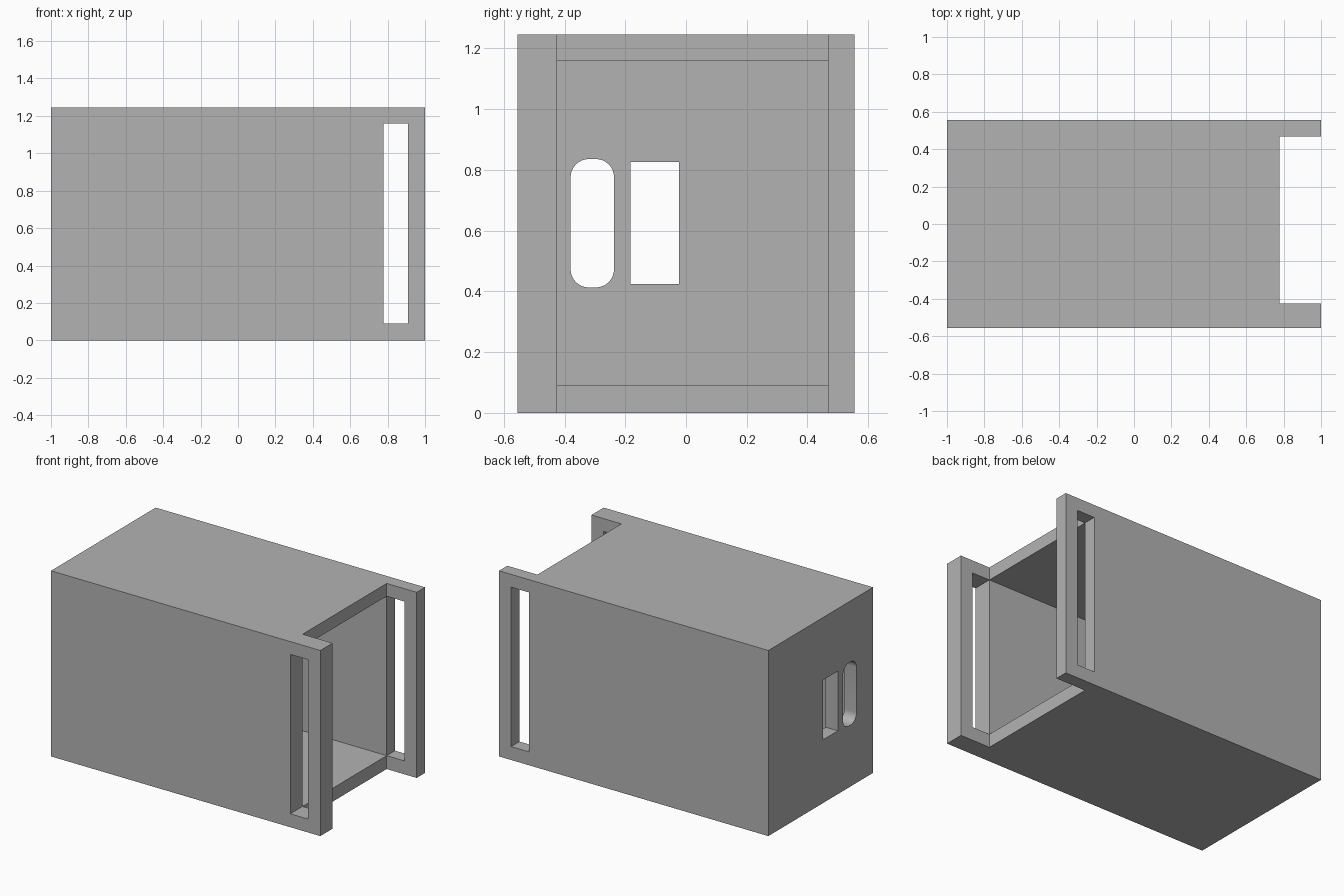
import bpy
import bmesh
from math import radians
from mathutils import Vector

cube = bpy.data.objects.get("Cube")
if cube:
    bpy.data.objects.remove(cube, do_unlink=True)

grey = bpy.data.materials.new("plain grey")
grey.use_nodes = True
colour = (0.45, 0.45, 0.45, 1)
grey.diffuse_color = colour
grey.node_tree.nodes["Principled BSDF"].inputs["Base Color"].default_value = colour


def box(name, x, y, z, radius=0):
    """Box from three (min, max) ranges; radius rounds the edges along x."""
    bm = bmesh.new()
    bmesh.ops.create_cube(bm, size=1)
    for v in bm.verts:
        v.co = Vector([r[0] if c < 0 else r[1] for c, r in zip(v.co, (x, y, z))])
    if radius:
        edges = [e for e in bm.edges
                 if abs(e.verts[0].co.x - e.verts[1].co.x) > 0.01]
        bmesh.ops.bevel(bm, geom=edges, offset=radius, segments=8,
                        profile=0.5, affect='EDGES')
    mesh = bpy.data.meshes.new(name)
    bm.to_mesh(mesh)
    bm.free()
    mesh.materials.append(grey)
    obj = bpy.data.objects.new(name, mesh)
    bpy.context.collection.objects.link(obj)
    return obj


def cut(target, cutter):
    """Subtract the cutter for good, then remove it."""
    cutter.hide_render = True
    mod = target.modifiers.new("cut", 'BOOLEAN')
    mod.operation = 'DIFFERENCE'
    mod.solver = 'EXACT'
    mod.object = cutter
    bpy.ops.object.modifier_apply(modifier=mod.name)
    bpy.data.objects.remove(cutter, do_unlink=True)


# Outer block of the enclosure
case = box("enclosure", (-1, 1), (-0.555, 0.555), (0, 1.246))
bpy.ops.object.select_all(action='DESELECT')
bpy.context.view_layer.objects.active = case
case.select_set(True)

inner_y = (-0.425, 0.467)
inner_z = (0.09, 1.16)
slot_x = (0.777, 0.91)
wall_x = (-1.2, -0.8)

# Hollow inside, open at one end
cut(case, box("cavity", (-0.91, 1.2), inner_y, inner_z))
# Floor and roof stop short of the side walls
cut(case, box("end_notch", (slot_x[0], 1.2), inner_y, (-0.2, 1.5)))
# Tall slots through both side walls
cut(case, box("strap_slot", slot_x, (-0.8, 0.8), inner_z))
# Openings in the closed end
cut(case, box("square_port", wall_x, (-0.182, -0.023), (0.425, 0.826)))
cut(case, box("rounded_port", wall_x, (-0.38, -0.237), (0.413, 0.836), 0.06))

bpy.ops.object.shade_smooth_by_angle(angle=radians(30))
